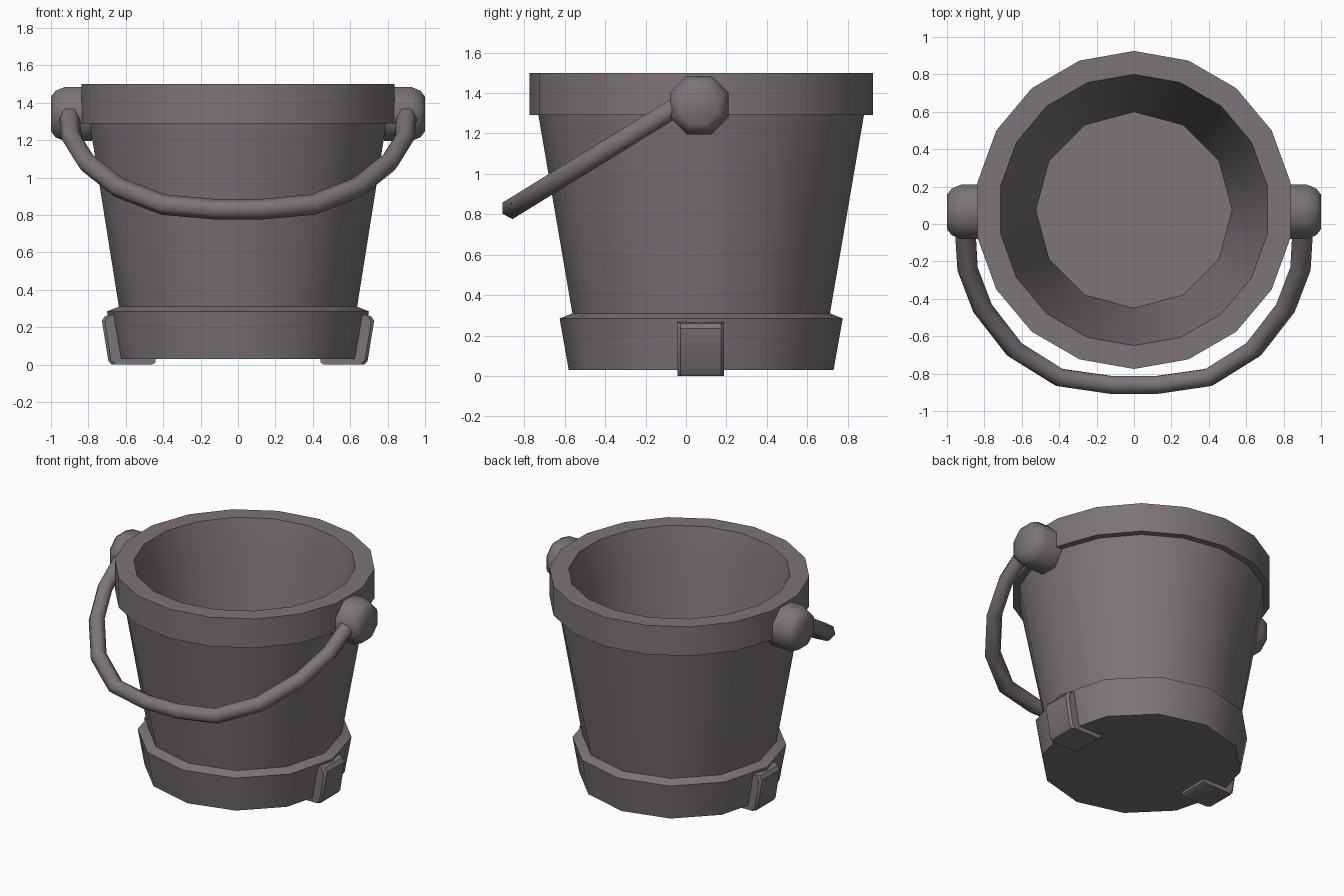
import bpy, bmesh, math

if "Cube" in bpy.data.objects:
    bpy.data.objects.remove(bpy.data.objects["Cube"])

CY = 0.075  # bucket axis sits slightly behind the origin

metal = bpy.data.materials.new("mauve grey")
metal.diffuse_color = (0.20, 0.175, 0.19, 1)
metal.use_nodes = True
metal.node_tree.nodes["Principled BSDF"].inputs["Base Color"].default_value = metal.diffuse_color


def finish(name, bm, angle, mirror=False):
    bmesh.ops.recalc_face_normals(bm, faces=bm.faces[:])
    me = bpy.data.meshes.new(name)
    bm.to_mesh(me)
    bm.free()
    me.materials.append(metal)
    ob = bpy.data.objects.new(name, me)
    bpy.context.collection.objects.link(ob)
    if mirror:
        ob.modifiers.new("mirror", 'MIRROR')
    smooth(ob, angle)
    return ob


def smooth(ob, angle):
    bpy.ops.object.select_all(action='DESELECT')
    ob.select_set(True)
    bpy.context.view_layer.objects.active = ob
    bpy.ops.object.shade_smooth_by_angle(angle=math.radians(angle))


def bridge(bm, a, b):
    """Join two rings that may have different side counts."""
    na, nb = len(a), len(b)
    if na == nb:
        for i in range(na):
            j = (i + 1) % na
            bm.faces.new((a[i], a[j], b[j], b[i]))
        return
    i = j = 0
    while i < na or j < nb:
        if j >= nb or (i < na and (i + 1) / na < (j + 1) / nb):
            bm.faces.new((a[i % na], a[(i + 1) % na], b[j % nb]))
            i += 1
        else:
            bm.faces.new((a[i % na], b[(j + 1) % nb], b[j % nb]))
            j += 1


# Bucket: foot band, tapered wall, rim and inside (radius, height, sides)
bm = bmesh.new()
rings = []
for r, z, n in [(.655, .03, 12), (.70, .285, 12), (.637, .31, 12),
                (.805, 1.29, 18), (.85, 1.29, 18), (.85, 1.5, 18),
                (.725, 1.5, 18), (.675, 1.29, 18), (.525, .31, 12)]:
    rings.append([bm.verts.new((r * math.sin(2 * math.pi * k / n),
                                CY + r * math.cos(2 * math.pi * k / n), z))
                  for k in range(n)])
for a, b in zip(rings, rings[1:]):
    bridge(bm, a, b)
bm.faces.new(rings[0])
bm.faces.new(rings[-1])
finish("bucket_body", bm, 35)

# Rounded handle knobs
bm = bmesh.new()
rings = []
for x, r in [(.78, .157), (.925, .157), (.975, .135), (1.0, .10)]:
    rings.append([bm.verts.new((x, .065 + r * math.cos(math.pi * (k + .5) / 4),
                                1.34 + r * math.sin(math.pi * (k + .5) / 4)))
                  for k in range(8)])
for a, b in zip(rings, rings[1:]):
    bridge(bm, a, b)
bm.faces.new(rings[0])
bm.faces.new(rings[-1])
finish("handle_knobs", bm, 50, mirror=True)

# Feet wrapped under the bottom band
bm = bmesh.new()
prof = [(.44, .035), (.44, .012), (.46, 0), (.675, 0), (.693, .02),
        (.728, .235), (.71, .26), (.66, .27), (.60, .27), (.60, .035)]
sides = [[bm.verts.new((x, .0725 + s * .115, z)) for x, z in prof]
         for s in (-1, 1)]
bridge(bm, *sides)
for s in sides:
    bm.faces.new(s)
edges = [e for e in bm.edges if len({round(v.co.y, 3) for v in e.verts}) == 1
         and all(v.co.x > .67 for v in e.verts)]
bmesh.ops.bevel(bm, geom=edges, offset=.015, segments=1, affect='EDGES')
finish("feet", bm, 40, mirror=True)

# Swinging handle: tilted half ring
half = [(.90, .03), (.90, -.07), (.89, -.24), (.81, -.45),
        (.64, -.67), (.40, -.82), (.125, -.86)]
path = [(-x, y) for x, y in half] + half[::-1]
cu = bpy.data.curves.new("handle", 'CURVE')
cu.dimensions = '3D'
cu.bevel_depth = .055
cu.bevel_resolution = 1
cu.use_fill_caps = True
sp = cu.splines.new('POLY')
sp.points.add(len(path) - 1)
for p, (x, y) in zip(sp.points, path):
    p.co = (x, y, 1.36 + .615 * y, 1)
handle = bpy.data.objects.new("handle", cu)
bpy.context.collection.objects.link(handle)
cu.materials.append(metal)
bpy.ops.object.select_all(action='DESELECT')
handle.select_set(True)
bpy.context.view_layer.objects.active = handle
bpy.ops.object.convert(target='MESH')
smooth(bpy.context.view_layer.objects.active, 65)
